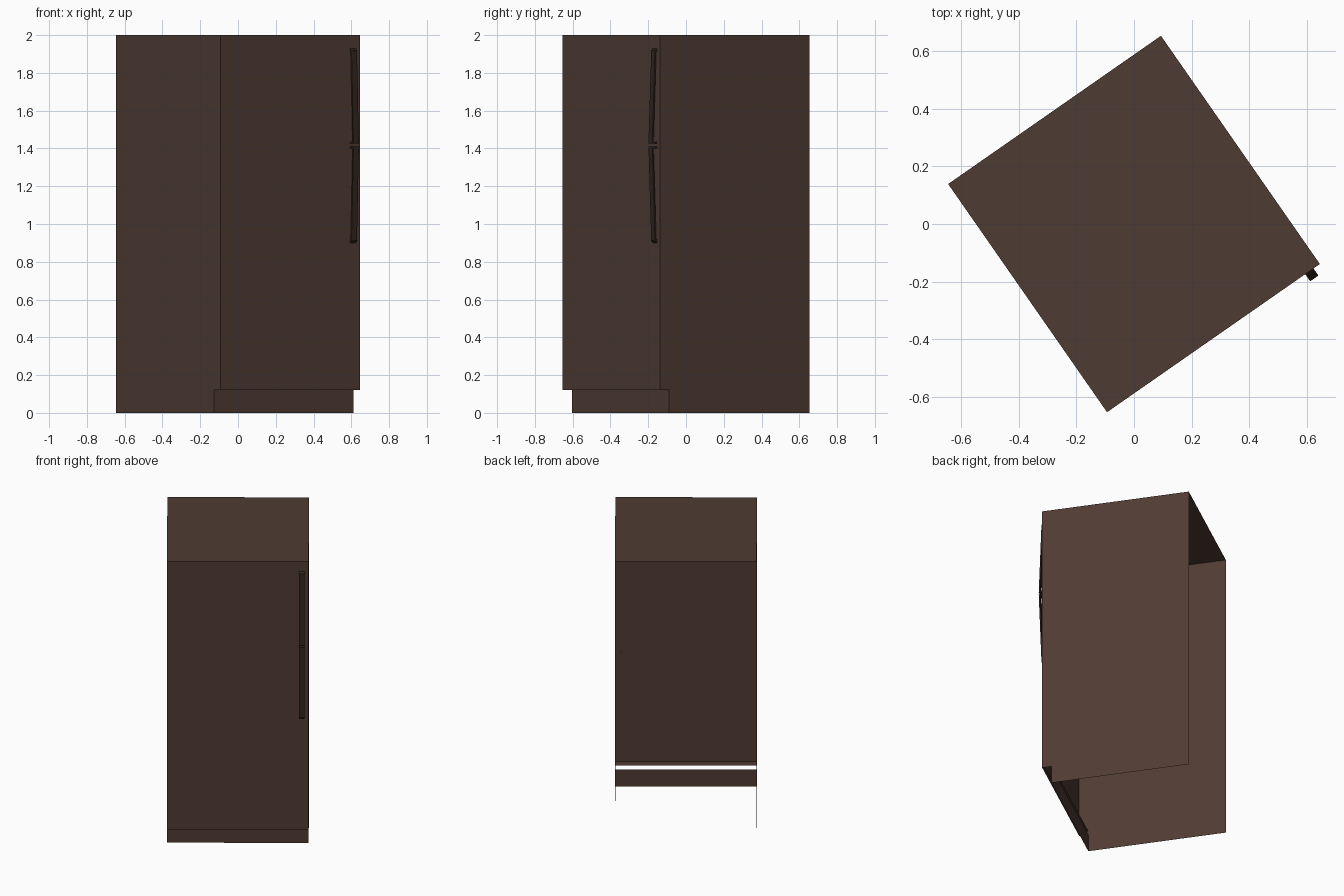
import bpy, bmesh, math

if "Cube" in bpy.data.objects:
    bpy.data.objects.remove(bpy.data.objects["Cube"])

ANGLE = math.radians(34.85)      # the whole cabinet is turned about z
W, D, H = 0.45, 0.4825, 2.0      # half width, half depth, height
KICK_Z, KICK_IN = 0.12, 0.06     # toe-kick height and recess


def material(name, rgb):
    m = bpy.data.materials.new(name)
    m.diffuse_color = (*rgb, 1)
    m.use_nodes = True
    m.node_tree.nodes["Principled BSDF"].inputs["Base Color"].default_value = m.diffuse_color
    return m


brown = material("dark_brown", (0.078, 0.044, 0.033))
dark = material("handle_brown", (0.030, 0.018, 0.012))


def add_object(name, polys, mat):
    """Make an object from a list of polygons and turn it with the cabinet."""
    bm = bmesh.new()
    for p in polys:
        bm.faces.new([bm.verts.new(v) for v in p])
    bmesh.ops.remove_doubles(bm, verts=bm.verts, dist=1e-5)
    me = bpy.data.meshes.new(name)
    bm.to_mesh(me)
    bm.free()
    me.materials.append(mat)
    ob = bpy.data.objects.new(name, me)
    ob.rotation_euler.z = ANGLE
    bpy.context.collection.objects.link(ob)
    return ob


def upright(y, z0, z1):
    """Panel facing -y across the full width."""
    return [(-W, y, z0), (W, y, z0), (W, y, z1), (-W, y, z1)]


def level(y0, y1, z):
    """Panel facing +z across the full width."""
    return [(-W, y0, z), (W, y0, z), (W, y1, z), (-W, y1, z)]


# Side walls with a notch for the toe-kick (back and bottom stay open)
side = [(-D + KICK_IN, 0), (D, 0), (D, H), (-D, H), (-D, KICK_Z), (-D + KICK_IN, KICK_Z)]
right = [(W, y, z) for y, z in side]
left = [(-W, y, z) for y, z in reversed(side)]
add_object("side_walls", [right, left], brown)

# Door front, top, toe-kick and the strip under the door
add_object("door_front", [upright(-D, KICK_Z, H)], brown)
add_object("top_panel", [level(-D, D, H)], brown)
add_object("toe_kick", [upright(-D + KICK_IN, 0, KICK_Z)], brown)
add_object("door_underside", [level(-D, -D + KICK_IN, 0.147)[::-1]], brown)


# Handles: slanted strips on a foot, mirrored above and below the split
def handle(name, z_foot, z_end):
    s = 1 if z_end > z_foot else -1
    prof = [(0, z_end), (0.012, z_end - s * 0.012), (0.030, z_foot), (0, z_foot),
            (0, z_foot + s * 0.010), (0.021, z_foot + s * 0.010),
            (0.004, z_end - s * 0.02), (0, z_end - s * 0.02)]
    x0, x1 = 0.388, 0.423
    a = [(x0, -D - o, z) for o, z in prof]
    b = [(x1, -D - o, z) for o, z in prof]
    n = len(prof)
    polys = [a, b[::-1]] + [[a[i], b[i], b[(i + 1) % n], a[(i + 1) % n]] for i in range(n)]
    ob = add_object(name, polys, dark)
    bm = bmesh.new()
    bm.from_mesh(ob.data)
    bmesh.ops.recalc_face_normals(bm, faces=bm.faces)
    bm.to_mesh(ob.data)
    bm.free()


handle("upper_handle", 1.425, 1.93)
handle("lower_handle", 1.41, 0.90)
